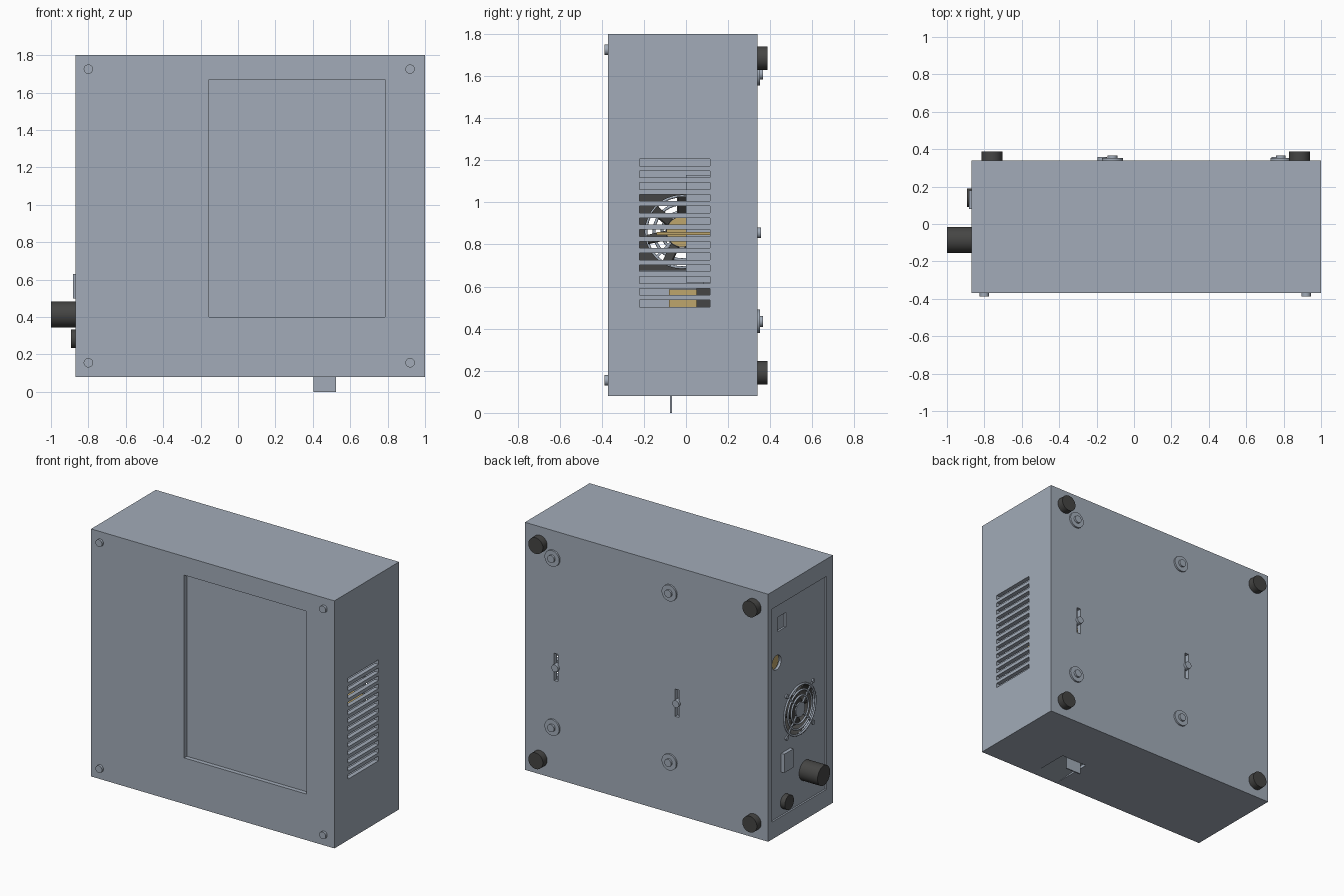
import bpy, bmesh, math
from mathutils import Matrix, Vector

cube = bpy.data.objects.get("Cube")
if cube:
    bpy.data.objects.remove(cube, do_unlink=True)


def material(name, rgb):
    m = bpy.data.materials.new(name)
    m.use_nodes = True
    m.diffuse_color = (*rgb, 1)
    bsdf = next(n for n in m.node_tree.nodes if n.type == 'BSDF_PRINCIPLED')
    bsdf.inputs["Base Color"].default_value = (*rgb, 1)
    return m


GREY = material("blue grey", (0.36, 0.41, 0.48))
DARK = material("charcoal", (0.06, 0.06, 0.058))
TAN = material("tan", (0.52, 0.38, 0.15))
TURN = {'X': Matrix.Rotation(math.pi / 2, 4, 'Y'),
        'Y': Matrix.Rotation(-math.pi / 2, 4, 'X'),
        'Z': Matrix.Identity(4)}


def finish(name, bm, mat, smooth=False):
    me = bpy.data.meshes.new(name)
    bm.to_mesh(me)
    bm.free()
    ob = bpy.data.objects.new(name, me)
    bpy.context.collection.objects.link(ob)
    if mat:
        me.materials.append(mat)
    if smooth:
        bpy.ops.object.select_all(action='DESELECT')
        ob.select_set(True)
        bpy.context.view_layer.objects.active = ob
        bpy.ops.object.shade_smooth_by_angle(angle=math.radians(35))
    return ob


def box(name, x, y, z, mat=None):
    """Box from three (low, high) ranges."""
    bm = bmesh.new()
    mid = Vector([(a + b) / 2 for a, b in (x, y, z)])
    size = [b - a for a, b in (x, y, z)]
    bmesh.ops.create_cube(bm, size=1, matrix=Matrix.Translation(mid) @ Matrix.Diagonal((*size, 1)))
    return finish(name, bm, mat)


def cylinder(name, axis, centre, r, length, mat=None, sides=32):
    bm = bmesh.new()
    bmesh.ops.create_cone(bm, cap_ends=True, segments=sides, radius1=r, radius2=r,
                          depth=length, matrix=Matrix.Translation(centre) @ TURN[axis])
    return finish(name, bm, mat, mat is not None)


def cut(target, cutters):
    """Subtract each cutter from the target, then remove it."""
    for c in cutters:
        mod = target.modifiers.new("cut", 'BOOLEAN')
        mod.operation, mod.solver, mod.object = 'DIFFERENCE', 'EXACT', c
        bpy.context.view_layer.update()
        graph = bpy.context.evaluated_depsgraph_get()
        me = bpy.data.meshes.new_from_object(target.evaluated_get(graph))
        target.modifiers.clear()
        target.data = me
        bpy.data.objects.remove(c, do_unlink=True)


# Layout
X0, X1, Y0, Y1, Z0, Z1 = -0.87, 1.0, -0.37, 0.34, 0.08, 1.8
WALL = 0.03
FAN_Y, FAN_Z = -0.02, 0.86
WASHER_X, WASHER_Z = (0.785, -0.115), (0.435, 1.61)
KEY_X, KEY_Z = (0.76, -0.17), 0.855

# Hollow case with its openings
case = box("case", (X0, X1), (Y0, Y1), (Z0, Z1), GREY)
cutters = [
    box("cavity", (X0 + WALL, X1 - WALL), (Y0 + WALL, Y1 - WALL), (Z0 + WALL, Z1 - WALL)),
    box("window", (-0.155, 0.785), (-0.4, -0.3), (0.4, 1.67)),
    box("panel_recess", (-0.9, X0 + 0.012), (-0.3, 0.3), (0.2, 1.68)),
    box("port_hole", (-0.9, -0.8), (0.13, 0.22), (1.49, 1.59)),
    cylinder("socket_hole", 'X', (X0, 0.23, 1.28), 0.05, 0.1),
    cylinder("fan_hole", 'X', (X0, FAN_Y, FAN_Z), 0.175, 0.1, sides=48),
]
for i in range(13):
    z = 0.52 + i * 0.0558
    cutters.append(box("vent", (0.9, 1.1), (-0.22, 0.115), (z - 0.016, z + 0.016)))
for x in KEY_X:
    cutters.append(box("hanging_slot", (x - 0.015, x + 0.015), (0.28, 0.4), (KEY_Z - 0.095, KEY_Z + 0.095)))

# Sloped finger recess around the card
bm = bmesh.new()
side = [bm.verts.new((0.36, y, z)) for y, z in ((-0.065, 0.07), (-0.065, 0.104), (-0.35, 0.08), (-0.35, 0.07))]
face = bm.faces.new(side)
ext = bmesh.ops.extrude_face_region(bm, geom=[face])
bmesh.ops.translate(bm, vec=(0.2, 0, 0), verts=[v for v in ext["geom"] if isinstance(v, bmesh.types.BMVert)])
bmesh.ops.recalc_face_normals(bm, faces=bm.faces)
cutters.append(finish("finger_recess", bm, None))
cut(case, cutters)
box("memory_card", (0.405, 0.525), (-0.075, -0.067), (0, 0.3), GREY)

# Screen behind the front window
box("screen", (-0.2, 0.83), (Y0 + WALL, -0.3), (0.35, 1.72), GREY)

# Front screws
for x in (-0.8, 0.92):
    for z in (0.155, 1.725):
        cylinder("front_screw", 'Y', (x, -0.3735, z), 0.025, 0.027, GREY)

# Rear feet, washers with bolts, and hanging screws
for x in (-0.76, 0.885):
    for z in (0.19, 1.685):
        cylinder("rear_foot", 'Y', (x, 0.36, z), 0.056, 0.054, DARK)
for x in WASHER_X:
    for z in WASHER_Z:
        cylinder("rear_washer", 'Y', (x, 0.342, z), 0.056, 0.02, GREY)
        cylinder("rear_bolt", 'Y', (x, 0.352, z), 0.026, 0.026, GREY)
for x in KEY_X:
    cylinder("hanging_screw", 'Y', (x, 0.335, KEY_Z), 0.025, 0.044, GREY)

# Side panel controls
cylinder("large_knob", 'X', (-0.925, -0.085, 0.413), 0.069, 0.15, DARK, 40)
cylinder("small_connector", 'X', (-0.87, 0.14, 0.283), 0.05, 0.046, DARK)
box("power_switch", (-0.882, -0.82), (0.08, 0.18), (0.5, 0.63), GREY)
box("port", (-0.845, -0.72), (0.12, 0.23), (1.48, 1.6), GREY)
cylinder("socket", 'X', (-0.80, 0.23, 1.28), 0.055, 0.07, TAN)

# Fan guard: rings, spokes and screws
for r in (0.17, 0.132, 0.094):
    bpy.ops.mesh.primitive_torus_add(location=(-0.862, FAN_Y, FAN_Z), rotation=(0, math.pi / 2, 0),
                                     major_radius=r, minor_radius=0.007,
                                     major_segments=40, minor_segments=8)
    ring = bpy.context.object
    ring.name = "guard_ring"
    ring.data.materials.append(GREY)
    bpy.ops.object.shade_smooth_by_angle(angle=math.radians(60))
cylinder("guard_hub", 'X', (-0.862, FAN_Y, FAN_Z), 0.05, 0.01, GREY)
for i in range(4):
    a = math.pi / 4 + i * math.pi / 2
    spoke = box("guard_spoke", (-0.005, 0.005), (-0.006, 0.006), (0.04, 0.205), GREY)
    spoke.location = (-0.86, FAN_Y, FAN_Z)
    spoke.rotation_euler.x = a
    cylinder("guard_screw", 'X', (-0.86, FAN_Y + 0.145 * (1 if i % 2 else -1),
                                  FAN_Z + 0.145 * (1 if i < 2 else -1)), 0.014, 0.016, GREY, 16)

# Fan frame, motor and blades
frame = box("fan_frame", (-0.84, -0.72), (FAN_Y - 0.2, FAN_Y + 0.2), (FAN_Z - 0.185, FAN_Z + 0.185), DARK)
cut(frame, [cylinder("bore", 'X', (-0.78, FAN_Y, FAN_Z), 0.174, 0.3, sides=48)])
cylinder("fan_motor", 'X', (-0.785, FAN_Y, FAN_Z), 0.075, 0.09, DARK)
cylinder("motor_label", 'X', (-0.737, FAN_Y, FAN_Z), 0.07, 0.008, TAN)
for i in range(7):
    blade = box("fan_blade", (-0.004, 0.004), (-0.03, 0.03), (0.06, 0.168), DARK)
    spin = Matrix.Rotation(i * math.tau / 7, 4, 'X') @ Matrix.Rotation(math.radians(50), 4, 'Z')
    blade.matrix_world = Matrix.Translation((-0.785, FAN_Y, FAN_Z)) @ spin

# Parts inside, seen through the vents
box("power_module", (-0.4, 0.3), (0, 0.3), (0.62, 1.13), GREY)
box("circuit_board", (0.35, 0.8), (-0.14, 0.25), (0.845, 0.86), TAN)
box("terminal_block", (0.4, 0.6), (-0.08, 0.07), (0.5, 0.585), TAN)
box("terminal_cover", (0.55, 0.65), (0.05, 0.2), (0.45, 0.6), DARK)
